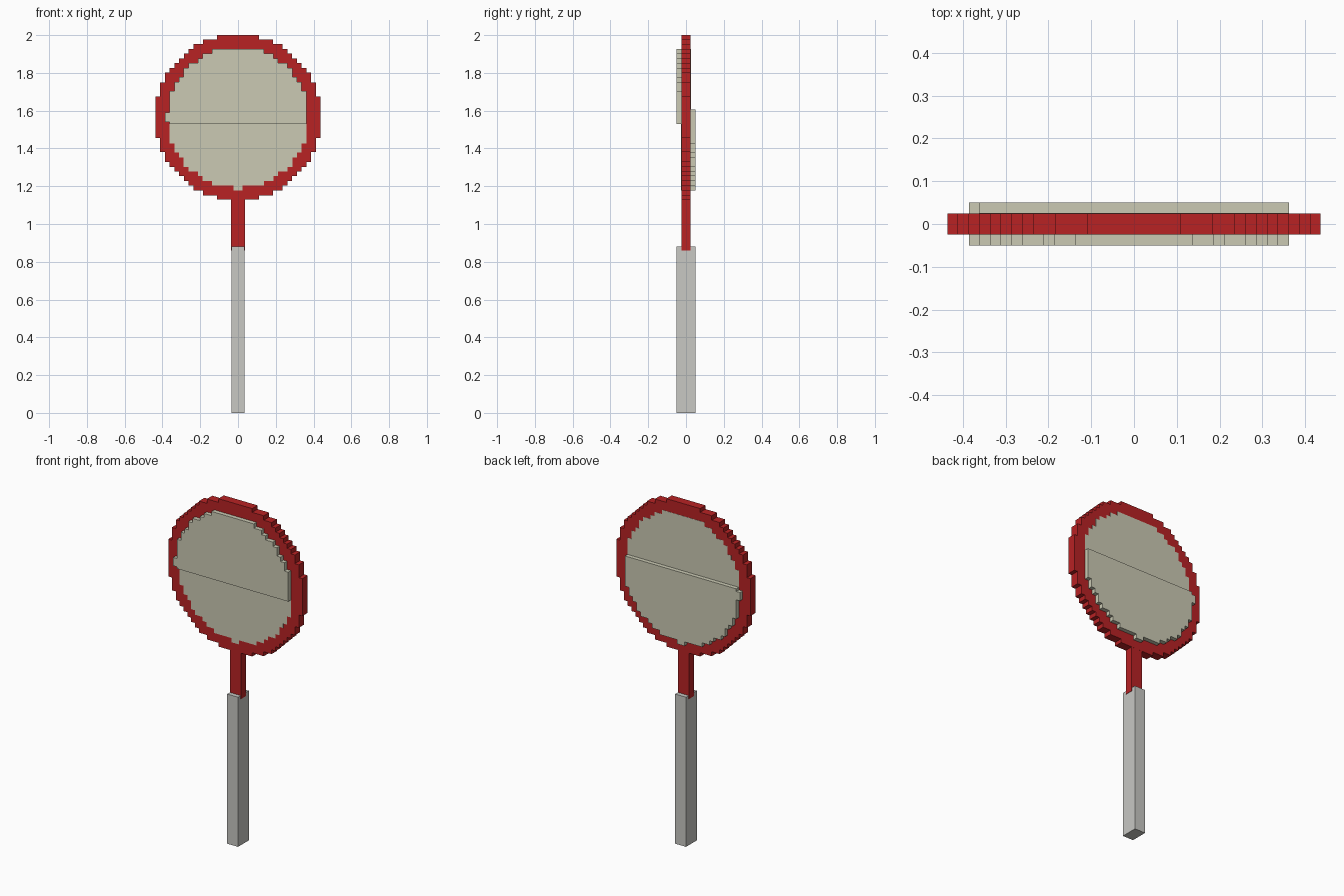
import bpy, bmesh
from mathutils import Vector

if "Cube" in bpy.data.objects:
    bpy.data.objects.remove(bpy.data.objects["Cube"], do_unlink=True)


def material(name, rgb):
    """Flat material from 0-255 display values, stored as linear."""
    lin = [((c / 255 + 0.055) / 1.055) ** 2.4 for c in rgb] + [1.0]
    m = bpy.data.materials.new(name)
    m.use_nodes = True
    m.diffuse_color = lin
    bsdf = next(n for n in m.node_tree.nodes if n.type == 'BSDF_PRINCIPLED')
    bsdf.inputs["Base Color"].default_value = lin
    return m


RED = material("sign_red", (184, 34, 36))
CREAM = material("cream", (203, 202, 180))
GREY = material("post_grey", (200, 200, 196))

CENTRE = 1.565   # height of the disc centre
PIXEL = 0.0245   # size of one step of the rim


def stepped_circle(steps, nub=0.0):
    """Stair-stepped circle outline; nub adds a small tab on the left and bottom."""
    quarter = [steps[0]]
    for (w, h), (_, last_h) in zip(steps[1:], steps):
        quarter += [(w, last_h), (w, h)]
    r = steps[0][0]
    pts = quarter + [(-x, z) for x, z in reversed(quarter)]
    if nub:
        pts += [(-r, PIXEL), (-r - nub, PIXEL), (-r - nub, -PIXEL), (-r, -PIXEL)]
    pts += [(-x, -z) for x, z in quarter]
    if nub:
        pts += [(-PIXEL, -r), (-PIXEL, -r - nub), (PIXEL, -r - nub), (PIXEL, -r)]
    return pts + [(x, -z) for x, z in reversed(quarter)]


def slab(name, outline, y0, y1, mat, base_z=0.0, cut=None):
    """Extrude an x-z outline from y0 to y1; cut = (height, side kept)."""
    bm = bmesh.new()
    bm.faces.new([bm.verts.new((x, y0, z + base_z)) for x, z in outline])
    if cut:
        height, side = cut
        bmesh.ops.bisect_plane(bm, geom=bm.verts[:] + bm.edges[:] + bm.faces[:],
                               plane_co=(0, 0, height), plane_no=(0, 0, side),
                               clear_inner=True)
    ext = bmesh.ops.extrude_face_region(bm, geom=bm.faces[:])
    moved = [g for g in ext["geom"] if isinstance(g, bmesh.types.BMVert)]
    bmesh.ops.translate(bm, verts=moved, vec=Vector((0, y1 - y0, 0)))
    bmesh.ops.recalc_face_normals(bm, faces=bm.faces[:])
    mesh = bpy.data.meshes.new(name)
    bm.to_mesh(mesh)
    bm.free()
    mesh.materials.append(mat)
    obj = bpy.data.objects.new(name, mesh)
    bpy.context.collection.objects.link(obj)
    return obj


def rect(half_w, z0, z1):
    return [(-half_w, z0), (half_w, z0), (half_w, z1), (-half_w, z1)]


# Step corners of one quarter, from the side up to the top
rim = [(0.436, 0.11), (0.413, 0.185), (0.387, 0.236), (0.362, 0.262),
       (0.337, 0.287), (0.312, 0.312), (0.287, 0.337), (0.262, 0.362),
       (0.236, 0.387), (0.185, 0.413), (0.11, 0.435)]
face = [(0.362, 0.138), (0.337, 0.187), (0.312, 0.213), (0.288, 0.262),
        (0.262, 0.288), (0.213, 0.312), (0.187, 0.337), (0.138, 0.362)]
face_outline = stepped_circle(face, PIXEL)

# Red disc with cream centre showing on both sides
slab("sign_disc", stepped_circle(rim), -0.025, 0.025, RED, CENTRE)
slab("sign_centre", face_outline, -0.026, 0.026, CREAM, CENTRE)

# Raised half panels: upper on the front, lower on the back
slab("front_upper_panel", face_outline, -0.05, -0.022, CREAM, CENTRE, (1.53, 1))
slab("back_lower_panel", face_outline, 0.022, 0.05, CREAM, CENTRE, (1.605, -1))

# Red neck set into the grey post
slab("neck", rect(0.0365, 0.86, 1.16), -0.0245, 0.0245, RED)
slab("post", rect(0.035, 0.0, 0.88), -0.05, 0.05, GREY)
